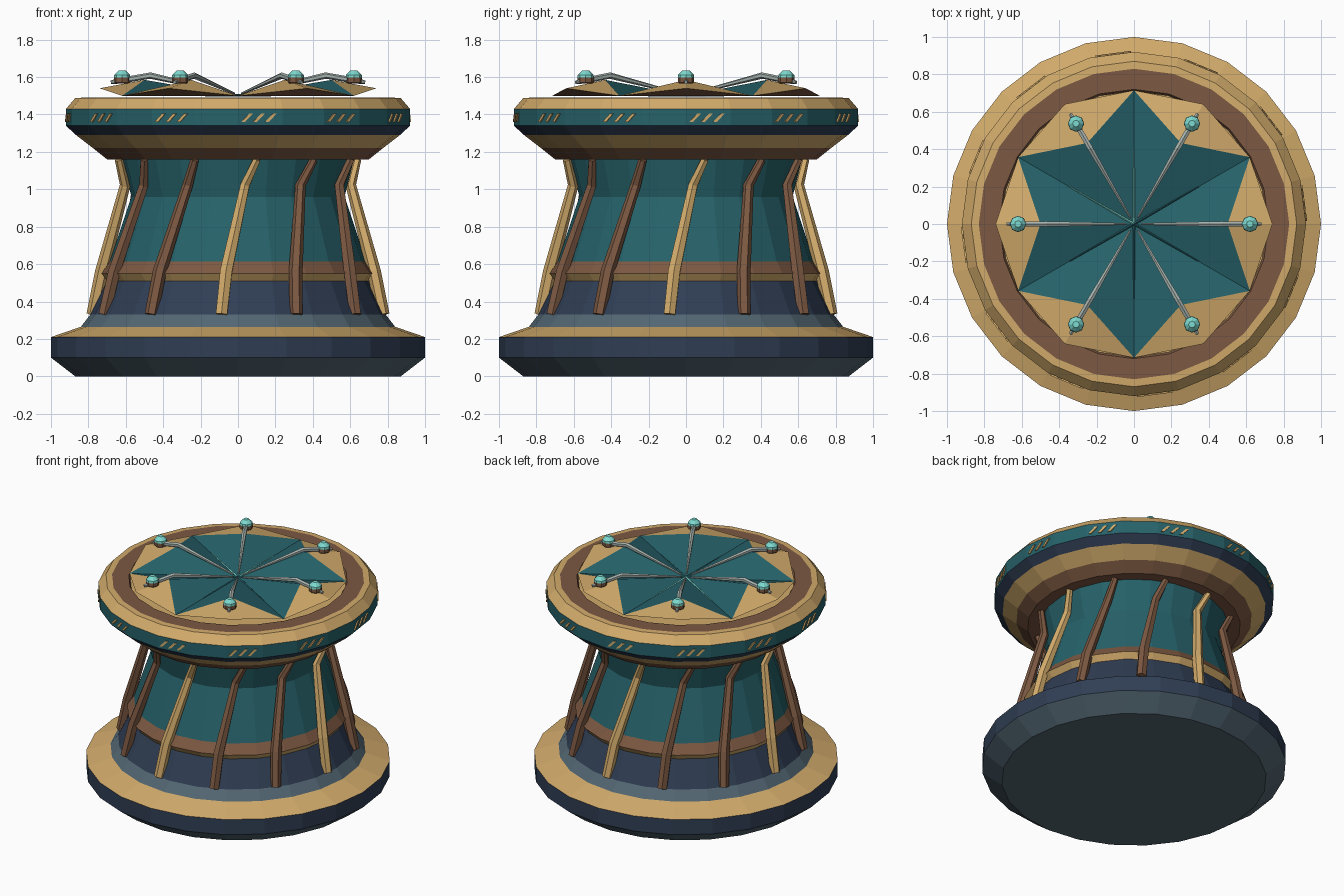
import bpy, bmesh
from math import sin, cos, radians, pi
from mathutils import Vector, Matrix

cube = bpy.data.objects.get("Cube")
if cube:
    bpy.data.objects.remove(cube)


def material(name, rgb):
    lin = [((c / 255 + 0.055) / 1.055) ** 2.4 for c in rgb] + [1]
    m = bpy.data.materials.new(name)
    m.use_nodes = True
    m.diffuse_color = lin
    m.node_tree.nodes["Principled BSDF"].inputs["Base Color"].default_value = lin
    return m


gold = material("gold", (210, 171, 107))
brown = material("brown", (125, 89, 66))
teal = material("teal", (38, 98, 106))
navy = material("navy", (48, 62, 84))
slate = material("slate", (83, 103, 115))
aqua = material("aqua", (125, 218, 208))
silver = material("silver", (165, 177, 172))


def finish(name, bm, mats):
    bmesh.ops.recalc_face_normals(bm, faces=bm.faces)
    mesh = bpy.data.meshes.new(name)
    bm.to_mesh(mesh)
    bm.free()
    for m in mats:
        mesh.materials.append(m)
    ob = bpy.data.objects.new(name, mesh)
    bpy.context.collection.objects.link(ob)
    return ob


def skin(bm, rings, index):
    """Bridge consecutive vertex rings; index(i) gives each band's material."""
    n = len(rings[0])
    for i in range(len(rings) - 1):
        for j in range(n):
            k = (j + 1) % n
            f = bm.faces.new((rings[i][j], rings[i][k], rings[i + 1][k], rings[i + 1][j]))
            f.material_index = index(i)
    bm.faces.new(rings[0]).material_index = index(0)
    bm.faces.new(rings[-1]).material_index = index(len(rings) - 2)


def lathe(name, profile, sides, centre=(0, 0)):
    """Profile of (radius, z, material of the band above)."""
    bm = bmesh.new()
    mats = list(dict.fromkeys(p[2] for p in profile))
    rings = [[bm.verts.new((centre[0] + r * cos(2 * pi * j / sides),
                            centre[1] + r * sin(2 * pi * j / sides), z))
              for j in range(sides)] for r, z, _ in profile]
    skin(bm, rings, lambda i: mats.index(profile[i][2]))
    return finish(name, bm, mats)


def tube(name, path, mat, angle, sides=6):
    """Tapered tube along (radius, angle offset, z, thickness) points."""
    bm = bmesh.new()
    pts = [Vector((r * cos(radians(a)), r * sin(radians(a)), z)) for r, a, z, _ in path]
    rings = []
    for i, p in enumerate(pts):
        t = (pts[min(i + 1, len(pts) - 1)] - pts[max(i - 1, 0)]).normalized()
        u = Vector((0, 1, 0)).cross(t).normalized()
        v = t.cross(u)
        w = path[i][3]
        rings.append([bm.verts.new(p + w * (u * cos(2 * pi * j / sides) + v * sin(2 * pi * j / sides)))
                      for j in range(sides)])
    skin(bm, rings, lambda i: 0)
    bmesh.ops.rotate(bm, verts=bm.verts, matrix=Matrix.Rotation(radians(angle), 3, 'Z'))
    return finish(name, bm, [mat])


# Waisted body with banded colours
lathe("drum_body", [
    (0.87, 0.0, slate), (1.0, 0.10, navy), (1.0, 0.21, gold), (0.84, 0.265, slate),
    (0.79, 0.33, navy), (0.70, 0.51, gold), (0.73, 0.55, brown), (0.685, 0.615, teal),
    (0.57, 0.96, teal), (0.62, 1.16, brown), (0.70, 1.16, brown), (0.775, 1.22, gold),
    (0.866, 1.29, navy), (0.92, 1.34, teal), (0.92, 1.43, gold), (0.87, 1.488, gold),
    (0.83, 1.49, brown), (0.72, 1.49, brown), (0.71, 1.47, gold), (0.05, 1.47, gold)], 24)

# Leaning slats around the waist, every third one gold
for k in range(12):
    tube("slat_%d" % k,
         [(0.78, -6.5, 0.33, 0.035), (0.73, -5, 0.56, 0.037),
          (0.605, 3.5, 1.02, 0.028), (0.645, 9, 1.16, 0.022)],
         brown if k % 3 else gold, 30 * k)

# Groups of three slanted plates on the rim band
bm = bmesh.new()
for g in range(12):
    a = radians(7.5 + 30 * g)
    out = Vector((cos(a), sin(a), 0))
    side = Vector((-sin(a), cos(a), 0))
    up = Vector((0, 0, 1))
    for s in (-1, 0, 1):
        c = out * 0.912 + side * (s * 0.064 - 0.008) + up * 1.382
        quad = [(-0.032, -0.023), (-0.012, -0.023), (0.032, 0.023), (0.012, 0.023)]
        rings = [[bm.verts.new(c + side * x + up * z + out * d) for x, z in quad]
                 for d in (-0.001, 0.008)]
        skin(bm, rings, lambda i: 0)
finish("rim_dashes", bm, [gold])

# Folded six-petal lid: teal folds, gold ends, brown underside
bm = bmesh.new()


def point(r, deg, z):
    return bm.verts.new((r * cos(radians(deg)), r * sin(radians(deg)), z))


hub = point(0, 0, 1.5)
corners = [point(0.715, 60 * k + 30, 1.5) for k in range(6)]
for k in range(6):
    right, left = corners[k - 1], corners[k]
    ridge = point(0.5, 60 * k, 1.585)
    tip = point(0.74, 60 * k, 1.54)
    for verts, mi in (((hub, right, ridge), 0), ((hub, ridge, left), 0),
                      ((ridge, right, tip), 1), ((ridge, tip, left), 1),
                      ((right, left, tip), 2), ((hub, left, right), 2)):
        bm.faces.new(verts).material_index = mi
finish("lid_petals", bm, [teal, gold, brown])

# Ribs with jewelled ends over each petal, thin spines in the valleys
for k in range(6):
    a = radians(60 * k)
    tube("rib_%d" % k,
         [(0.04, 0, 1.512, 0.006), (0.47, 0, 1.608, 0.017),
          (0.62, 0, 1.582, 0.016), (0.68, 0, 1.572, 0.010)], silver, 60 * k)
    lathe("jewel_%d" % k,
          [(0.034, 1.565, brown), (0.044, 1.572, brown), (0.044, 1.597, aqua),
           (0.042, 1.612, aqua), (0.018, 1.636, aqua)], 8, (0.62 * cos(a), 0.62 * sin(a)))
    tube("spine_%d" % k, [(0.0, 0, 1.503, 0.007), (0.4, 0, 1.502, 0.003)],
         aqua if k in (1, 2) else teal, 60 * k + 30, 4)
